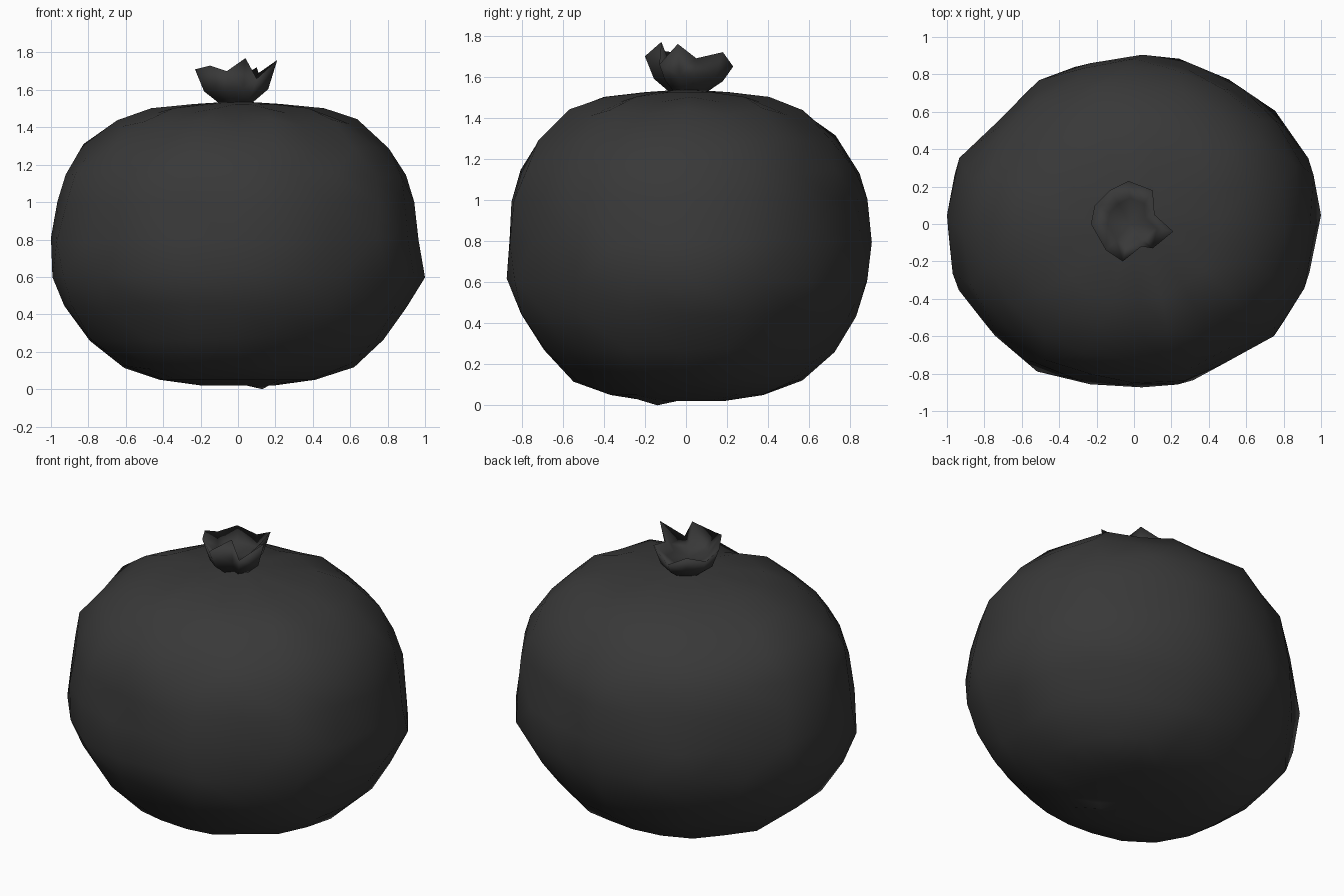
import bpy, bmesh, math, random
from mathutils import Vector

if "Cube" in bpy.data.objects:
    bpy.data.objects.remove(bpy.data.objects["Cube"])

random.seed(4)
mat = bpy.data.materials.new("black_plastic")
mat.diffuse_color = (0.04, 0.04, 0.04, 1)
mat.use_nodes = True
mat.node_tree.nodes["Principled BSDF"].inputs["Base Color"].default_value = mat.diffuse_color


def loft(name, rings, start, end):
    """Skin a stack of equal-length rings and close both ends with a fan."""
    bm = bmesh.new()
    vr = [[bm.verts.new(p) for p in ring] for ring in rings]
    n = len(vr[0])
    for a, b in zip(vr, vr[1:]):
        for i in range(n):
            j = (i + 1) % n
            bm.faces.new((a[i], a[j], b[j], b[i]))
    s, e = bm.verts.new(start), bm.verts.new(end)
    for i in range(n):
        j = (i + 1) % n
        bm.faces.new((s, vr[0][j], vr[0][i]))
        bm.faces.new((e, vr[-1][i], vr[-1][j]))
    bmesh.ops.triangulate(bm, faces=bm.faces[:])
    bmesh.ops.recalc_face_normals(bm, faces=bm.faces[:])
    for f in bm.faces:
        f.smooth = True
    me = bpy.data.meshes.new(name)
    bm.to_mesh(me)
    bm.free()
    me.materials.append(mat)
    ob = bpy.data.objects.new(name, me)
    bpy.context.collection.objects.link(ob)
    return ob


# bag body: plan outline radii every 18 degrees, scaled by a height profile
plan = [.99, 1.0, .98, .93, .92, .91, .91, .92, .93, 1.0,
        1.0, 1.01, .96, .95, .9, .88, .91, .9, .97, .98]
profile = [(.2, .02), (.42, .05), (.63, .12), (.8, .27), (.92, .44),
           (.985, .61), (.99, .8), (.96, 1.0), (.92, 1.14), (.82, 1.29),
           (.65, 1.42), (.46, 1.49), (.23, 1.525), (.07, 1.535)]
body = []
for k, (f, z) in enumerate(profile):
    ring = []
    for i, r in enumerate(plan):
        a = math.tau * (i + 0.15 * (k % 3 - 1)) / len(plan)
        rr = r * f * (1 + random.uniform(-.018, .012))
        # slight lift on alternating folds, strongest around the shoulders
        fold = .012 * (-1) ** i if 9 <= k <= 11 else 0
        dz = random.uniform(-.015, .015) if 1 < k < 11 else 0
        ring.append(Vector((max(-1, min(1, rr * math.cos(a))),
                            rr * math.sin(a), z + fold + dz)))
    body.append(ring)
body[0][17] = Vector((.13, -.14, 0))
body[5][0].x = 1.0
body[6][10].x = -1.0
loft("bag_body", body, (0, 0, .03), (0, 0, 1.54))

# gathered tuft: jagged flared rim folded back into a shallow cup
rim = [(.21, -.04, 1.76), (.11, .05, 1.69), (.1, .18, 1.72), (-.03, .23, 1.65),
       (-.13, .18, 1.70), (-.21, .1, 1.67), (-.23, 0, 1.71), (-.15, -.14, 1.73),
       (-.06, -.2, 1.70), (.04, -.12, 1.77), (.1, -.13, 1.66)]
c = Vector((-.01, 0, 0))


def inset(s, z):
    return [Vector((c.x + (x - c.x) * s, y * s, z + (h - 1.7) * s * .3))
            for x, y, h in rim]


tuft = [inset(.4, 1.525), inset(.78, 1.59), [Vector(p) for p in rim],
        inset(.6, 1.635)]
loft("bag_tuft", tuft, (0, 0, 1.52), (-.02, 0, 1.61))
